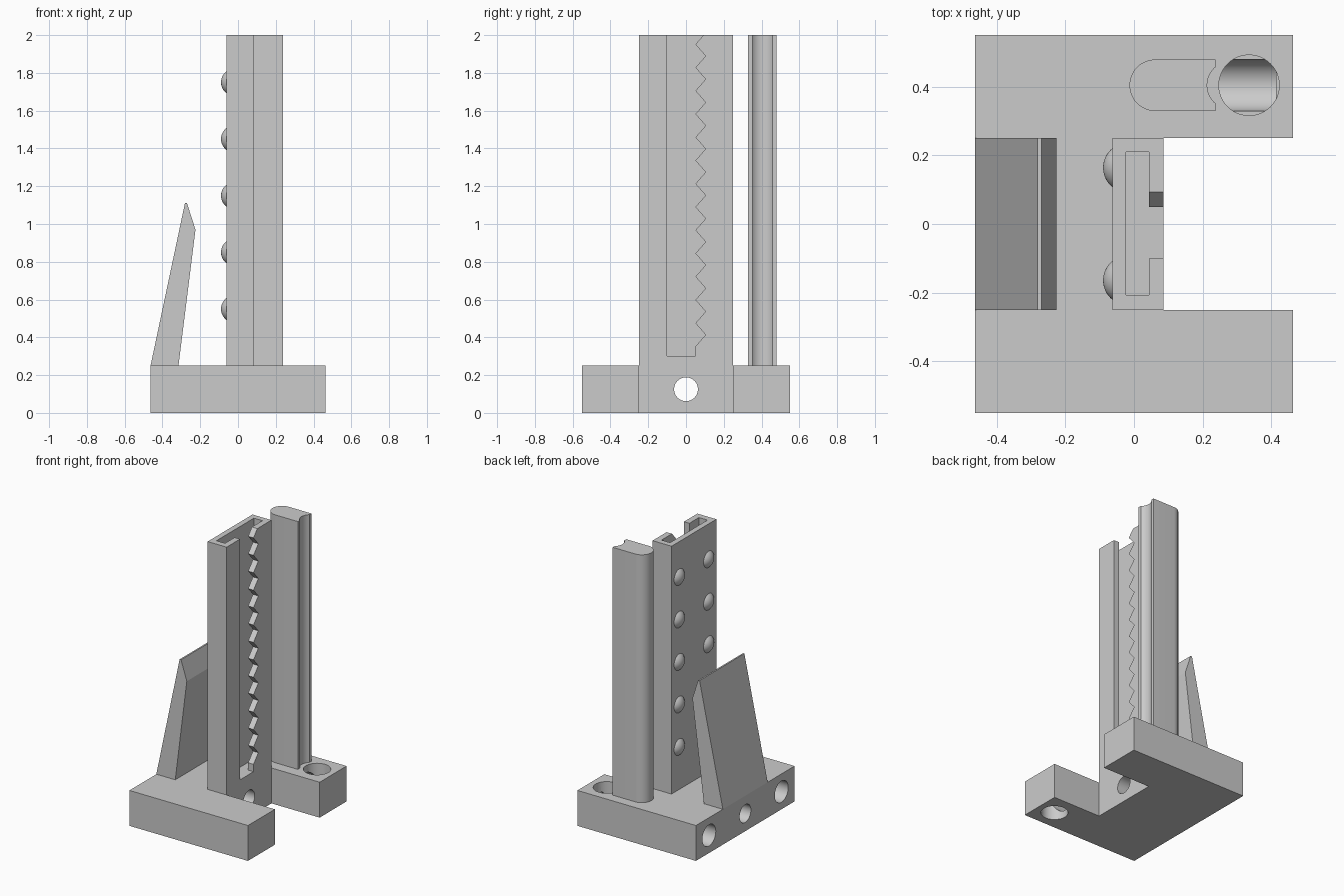
import bpy, bmesh, math
from mathutils import Matrix, Vector

if "Cube" in bpy.data.objects:
    bpy.data.objects.remove(bpy.data.objects["Cube"], do_unlink=True)

COLOUR = (0.6, 0.6, 0.6, 1)
grey = bpy.data.materials.new("plain_grey")
grey.use_nodes = True
grey.diffuse_color = COLOUR
next(n for n in grey.node_tree.nodes if n.type == 'BSDF_PRINCIPLED').inputs["Base Color"].default_value = COLOUR


def finish(name, bm):
    bmesh.ops.recalc_face_normals(bm, faces=bm.faces)
    mesh = bpy.data.meshes.new(name)
    bm.to_mesh(mesh)
    bm.free()
    obj = bpy.data.objects.new(name, mesh)
    mesh.materials.append(grey)
    bpy.context.collection.objects.link(obj)
    return obj


def prism(name, points, axis, low, high):
    """Extrude a 2D outline along x, y or z."""
    place = {'x': lambda a, b: (low, a, b),
             'y': lambda a, b: (a, low, b),
             'z': lambda a, b: (a, b, low)}[axis]
    bm = bmesh.new()
    face = bm.faces.new([bm.verts.new(place(a, b)) for a, b in points])
    out = bmesh.ops.extrude_face_region(bm, geom=[face])
    shift = Vector([(high - low) * (axis == k) for k in 'xyz'])
    bmesh.ops.translate(bm, vec=shift, verts=[g for g in out['geom'] if isinstance(g, bmesh.types.BMVert)])
    return finish(name, bm)


def arc(cx, cy, r, start, end, n):
    angles = [math.radians(start + (end - start) * i / n) for i in range(n + 1)]
    return [(cx + r * math.cos(t), cy + r * math.sin(t)) for t in angles]


def rect(x0, x1, y0, y1):
    return [(x0, y0), (x1, y0), (x1, y1), (x0, y1)]


def rod(cx, cy, r, axis, low, high):
    return prism("cutter", arc(cx, cy, r, 0, 360, 48)[:-1], axis, low, high)


def activate(obj):
    bpy.ops.object.select_all(action='DESELECT')
    obj.select_set(True)
    bpy.context.view_layer.objects.active = obj


def cut(obj, cutters):
    activate(obj)
    for cutter in cutters:
        cutter.hide_render = True
        mod = obj.modifiers.new("cut", 'BOOLEAN')
        mod.operation, mod.solver, mod.object = 'DIFFERENCE', 'EXACT', cutter
        bpy.ops.object.modifier_apply(modifier=mod.name)
        bpy.data.objects.remove(cutter, do_unlink=True)


def smooth(obj):
    activate(obj)
    bpy.ops.object.shade_smooth_by_angle(angle=math.radians(30))


BASE_TOP, TOP = 0.25, 2.0
FACE = 0.086        # flush plane of the notch and the column
HALF = 0.25         # half width of the notch, column and wedge
SIDE = 0.404        # offset of the side channels

# U-shaped base with a centre bore and two elbow channels
base = prism("base", [(-0.463, -0.55), (0.463, -0.55), (0.463, -HALF), (FACE, -HALF),
                      (FACE, HALF), (0.463, HALF), (0.463, 0.55), (-0.463, 0.55)],
             'z', 0, BASE_TOP)
mid = BASE_TOP / 2
cut(base, [rod(0, mid, 0.063, 'x', -0.6, 0.3),
           rod(SIDE, mid, 0.075, 'x', -0.6, 0.413),
           rod(-SIDE, mid, 0.075, 'x', -0.6, 0.413),
           rod(0.335, SIDE, 0.088, 'z', mid, 0.4),
           rod(0.335, -SIDE, 0.088, 'z', -0.1, mid)])
smooth(base)

# Hollow column with a toothed slot
column = prism("column", rect(-0.062, FACE, -HALF, HALF), 'z', BASE_TOP, TOP)
cavity = prism("cutter", rect(-0.023, 0.044, -0.207, 0.21), 'z', 0.3, 2.1)
pitch = 0.123
slot_outline = [(-0.1, 2.1), (-0.1, 0.3), (0.05, 0.3)]
for i in range(14):
    z = 0.352 + pitch * i
    slot_outline += [(0.05, z), (0.104, z + pitch / 2)]
slot_outline.append((0.104, 2.1))
slot = prism("cutter", slot_outline, 'x', 0.03, 0.15)
cut(column, [cavity, slot])

# Rounded studs on the column back
bm = bmesh.new()
stud_r = 0.0725
for y in (-0.164, 0.164):
    for i in range(5):
        bmesh.ops.create_uvsphere(bm, u_segments=32, v_segments=24, radius=stud_r,
                                  matrix=Matrix.Translation((-0.09 + stud_r, y, 0.55 + 0.3 * i))
                                  @ Matrix.Rotation(math.pi / 2, 4, 'Y'))
bmesh.ops.bisect_plane(bm, geom=bm.verts[:] + bm.edges[:] + bm.faces[:],
                       plane_co=(-0.055, 0, 0), plane_no=(1, 0, 0), clear_outer=True)
bmesh.ops.holes_fill(bm, edges=[e for e in bm.edges if e.is_boundary], sides=0)
smooth(finish("column_studs", bm))

# Leaning wedge
prism("wedge", [(-0.463, BASE_TOP), (-0.315, BASE_TOP), (-0.225, 0.97),
                (-0.27, 1.11), (-0.281, 1.11)], 'y', -HALF, HALF)

# Side pillar: round on one end, grooved on the other
pillar = prism("side_pillar",
               arc(0.062, SIDE, 0.075, 90, 270, 24)
               + [(0.237, SIDE - 0.075)]
               + arc(0.283, SIDE, 0.07, 229, 131, 16)
               + [(0.237, SIDE + 0.075)], 'z', BASE_TOP, TOP)
smooth(pillar)
